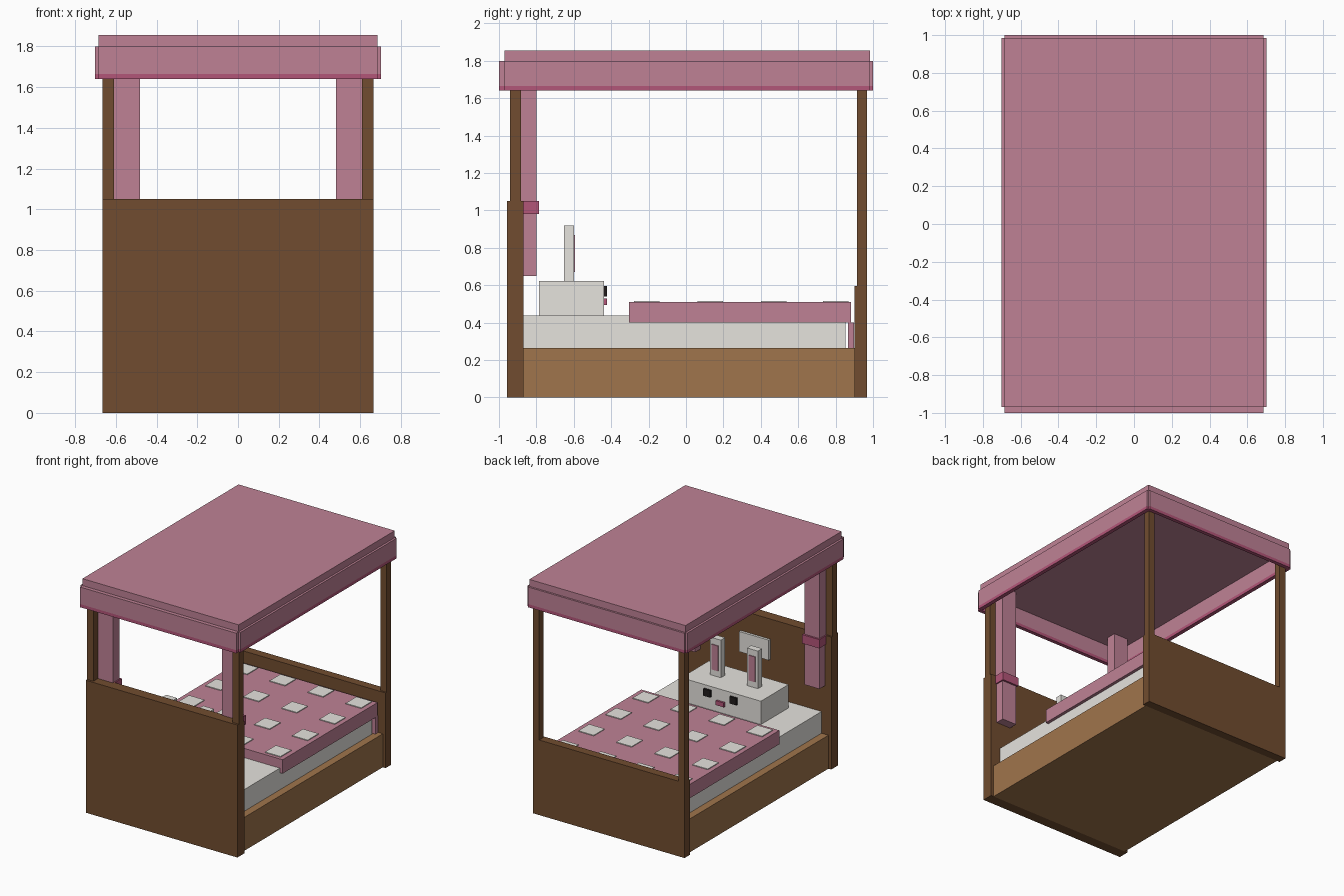
import bpy, bmesh

if "Cube" in bpy.data.objects:
    bpy.data.objects.remove(bpy.data.objects["Cube"])


def material(name, rgb):
    m = bpy.data.materials.new(name)
    m.diffuse_color = (*rgb, 1)
    m.use_nodes = True
    m.node_tree.nodes["Principled BSDF"].inputs["Base Color"].default_value = m.diffuse_color
    return m


DARK = material("dark_wood", (0.165, 0.073, 0.029))
LIGHT = material("light_wood", (0.35, 0.176, 0.072))
PINK = material("pink_fabric", (0.52, 0.222, 0.302))
DEEP = material("deep_pink", (0.45, 0.092, 0.19))
CREAM = material("off_white", (0.79, 0.77, 0.73))
BLACK = material("black", (0.015, 0.012, 0.012))


def boxes(name, spans, mat):
    """One object from boxes given as (x0, x1, y0, y1, z0, z1)."""
    bm = bmesh.new()
    for x0, x1, y0, y1, z0, z1 in spans:
        for v in bmesh.ops.create_cube(bm, size=1)["verts"]:
            v.co.x = x1 if v.co.x > 0 else x0
            v.co.y = y1 if v.co.y > 0 else y0
            v.co.z = z1 if v.co.z > 0 else z0
    me = bpy.data.meshes.new(name)
    bm.to_mesh(me)
    bm.free()
    me.materials.append(mat)
    ob = bpy.data.objects.new(name, me)
    bpy.context.collection.objects.link(ob)


def pair(name, x0, x1, y0, y1, z0, z1, mat):
    """A box on the right and its mirror image on the left."""
    boxes("right_" + name, [(x0, x1, y0, y1, z0, z1)], mat)
    boxes("left_" + name, [(-x1, -x0, y0, y1, z0, z1)], mat)


# Wooden frame
boxes("headboard", [(-0.665, 0.665, -0.957, -0.87, 0, 1.05)], DARK)
boxes("footboard", [(-0.665, 0.665, 0.90, 0.968, 0, 0.595)], DARK)
boxes("bed_base", [(-0.64, 0.64, -0.87, 0.90, 0, 0.265)], LIGHT)
pair("head_post", 0.61, 0.665, -0.94, -0.883, 1.05, 1.79, DARK)
pair("foot_post", 0.61, 0.665, 0.913, 0.968, 0.595, 1.79, DARK)

# Canopy: slab with hanging valances and a darker hem
boxes("canopy_top", [(-0.685, 0.685, -0.97, 0.985, 1.79, 1.855)], PINK)
for name, z0, z1, mat in (("valance", 1.665, 1.80, PINK),
                          ("valance_hem", 1.64, 1.665, DEEP)):
    pair(name, 0.67, 0.702, -0.97, 0.985, z0, z1, mat)
    boxes("front_" + name, [(-0.685, 0.685, -1.0, -0.97, z0, z1)], mat)
    boxes("back_" + name, [(-0.685, 0.685, 0.97, 1.0, z0, z1)], mat)

# Curtains with tie bands
pair("curtain", 0.48, 0.61, -0.883, -0.80, 0.65, 1.79, PINK)
pair("curtain_tie", 0.47, 0.62, -0.885, -0.785, 0.98, 1.05, DEEP)

# Bedding
boxes("mattress", [(-0.58, 0.58, -0.87, 0.853, 0.265, 0.437)], CREAM)
boxes("blanket", [(-0.605, 0.605, -0.305, 0.883, 0.40, 0.51)], PINK)
boxes("blanket_foot_drop", [(-0.60, 0.60, 0.865, 0.897, 0.265, 0.40)], PINK)
h = 0.068
boxes("blanket_patches", [(x - h, x + h, y - h, y + h, 0.505, 0.516)
                          for x in (-0.50, -0.167, 0.167, 0.50)
                          for y in (-0.21, 0.13, 0.47, 0.80)], CREAM)

# Rabbit pillow
boxes("pillow", [(-0.35, 0.35, -0.785, -0.438, 0.437, 0.622)], CREAM)
pair("ear", 0.115, 0.21, -0.653, -0.60, 0.622, 0.92, CREAM)
pair("inner_ear", 0.135, 0.19, -0.60, -0.593, 0.67, 0.87, PINK)
pair("eye", 0.085, 0.145, -0.438, -0.422, 0.54, 0.595, BLACK)
boxes("nose", [(-0.035, 0.035, -0.438, -0.422, 0.495, 0.53)], DEEP)

# Plaque on the headboard
boxes("headboard_plaque", [(-0.13, 0.13, -0.87, -0.85, 0.73, 0.89)], CREAM)
